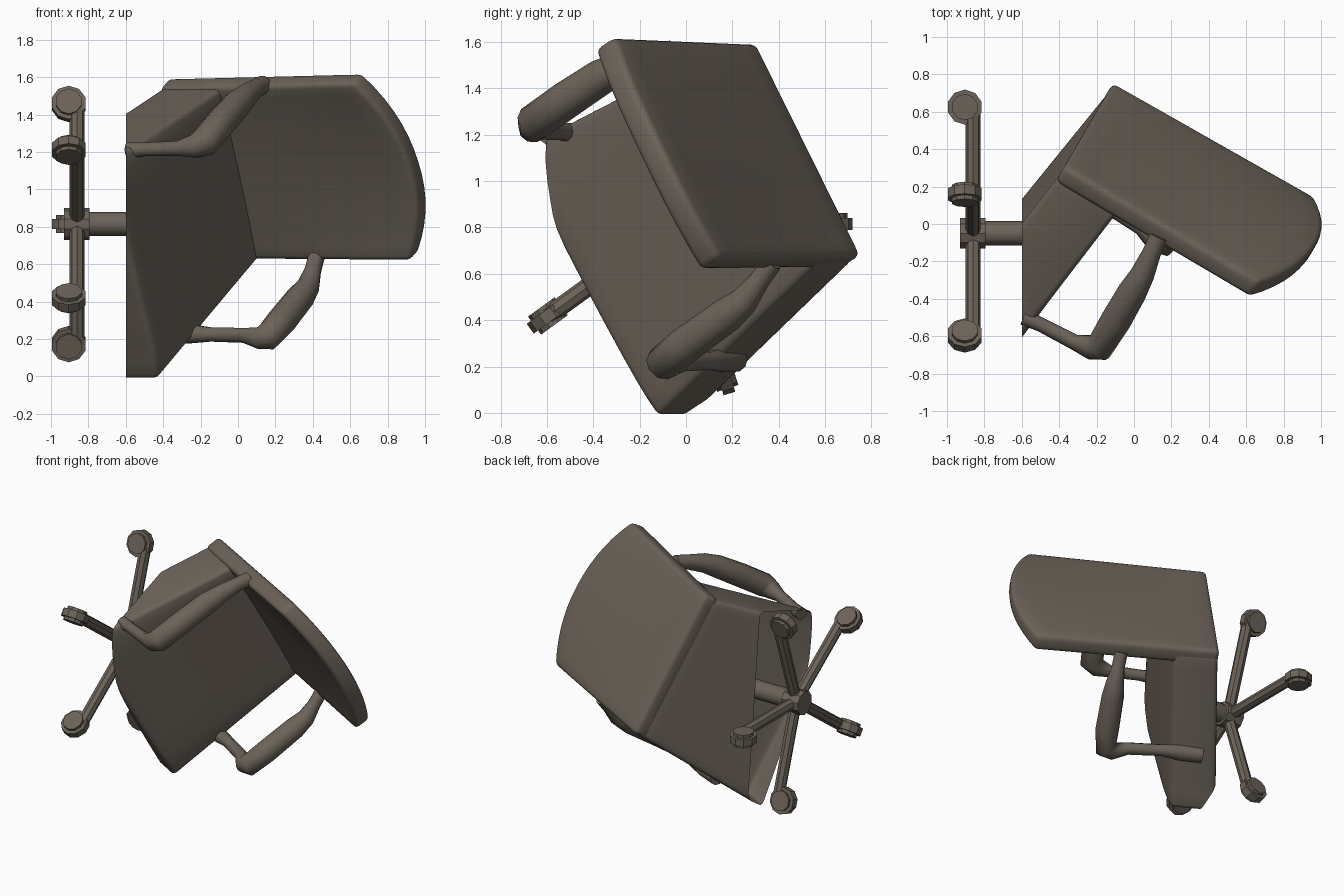
import bpy, bmesh, math
from mathutils import Matrix, Vector

if "Cube" in bpy.data.objects:
    bpy.data.objects.remove(bpy.data.objects["Cube"])

# Tilted frame of the upper chair: x = width, y = seat forward, z = backrest up
side = Vector((-0.25, -0.43, 0.87)).normalized()
up = Vector((0.87, -0.5, 0)).normalized()
fwd = up.cross(side).normalized()
origin = Vector((-0.235, 0.515, 1.12))
FRAME = Matrix.Translation(origin) @ Matrix((side, fwd, up)).transposed().to_4x4()
HUB = Vector((-0.86, -0.05, 0.815))
X = Vector((1, 0, 0))

paint = bpy.data.materials.new("dark_grey_brown")
paint.diffuse_color = (0.15, 0.125, 0.10, 1)
paint.use_nodes = True
paint.node_tree.nodes["Principled BSDF"].inputs["Base Color"].default_value = paint.diffuse_color


def finish(name, bm):
    bmesh.ops.recalc_face_normals(bm, faces=bm.faces)
    me = bpy.data.meshes.new(name)
    bm.to_mesh(me)
    bm.free()
    me.materials.append(paint)
    ob = bpy.data.objects.new(name, me)
    bpy.context.collection.objects.link(ob)
    bpy.ops.object.select_all(action='DESELECT')
    ob.select_set(True)
    bpy.context.view_layer.objects.active = ob
    bpy.ops.object.shade_smooth_by_angle(angle=math.radians(35))


def slab(fn, bevel, nx=14, ny=10):
    """Closed slab of two sheets; fn(t, v, k) gives a point, t -1..1, v 0..1, k 0/1."""
    bm = bmesh.new()
    g = {(i, j, k): bm.verts.new(fn(2 * i / nx - 1, j / ny, k))
         for i in range(nx + 1) for j in range(ny + 1) for k in (0, 1)}
    for i in range(nx):
        for j in range(ny):
            for k in (0, 1):
                bm.faces.new((g[i, j, k], g[i + 1, j, k], g[i + 1, j + 1, k], g[i, j + 1, k]))
    rim = ([(i, 0) for i in range(nx)] + [(nx, j) for j in range(ny)]
           + [(i, ny) for i in range(nx, 0, -1)] + [(0, j) for j in range(ny, 0, -1)])
    for p, q in zip(rim, rim[1:] + rim[:1]):
        bm.faces.new((g[*p, 0], g[*q, 0], g[*q, 1], g[*p, 1]))
    bmesh.ops.recalc_face_normals(bm, faces=bm.faces)
    sharp = [e for e in bm.edges if e.calc_face_angle(0) > math.radians(50)]
    bmesh.ops.bevel(bm, geom=sharp, offset=bevel, segments=3, profile=0.5,
                    affect='EDGES', clamp_overlap=True)
    bmesh.ops.transform(bm, matrix=FRAME, verts=bm.verts)
    return bm


def rod(bm, p, q, radius, sides):
    """Cylinder from p to q."""
    d = q - p
    m = Matrix.Translation((p + q) / 2) @ d.to_track_quat('Z', 'Y').to_matrix().to_4x4()
    bmesh.ops.create_cone(bm, cap_ends=True, segments=sides, radius1=radius,
                          radius2=radius, depth=d.length, matrix=m)


# Backrest: bowed top edge, slightly dished towards the top
def back_point(t, v, k):
    half = 0.54 + 0.03 * v if t > 0 else 0.52 + 0.01 * v
    top = 1.21 - 0.015 * t + 0.15 * (1 - abs(t) ** 2.2)
    return (t * half, -0.02 - 0.05 * v * (1 - t * t) + 0.115 * k,
            -0.015 + (top + 0.015) * v)


finish("backrest", slab(back_point, 0.03))


# Seat: crowned, widens and droops forward, sliced open by an upright plane
def seat_point(t, v, k):
    f = 0.02 + 1.11 * v + 0.015 * (1 - t * t) * v
    thick = 0.335 + 0.035 * t + 0.025 * v * (1 - t ** 8)
    return (t * (0.52 + 0.145 * v), f, -0.005 - 0.13 * f + thick * k)


bm = slab(seat_point, 0.03)
bmesh.ops.bisect_plane(bm, geom=bm.verts[:] + bm.edges[:] + bm.faces[:],
                       plane_co=(-0.6, 0, 0), plane_no=(-1, 0, 0), clear_outer=True)
finish("seat", bm)

# Armrests: thin post, thick pad, thin joint at the backrest (side, forward, up, radius)
arms = {
    "left": [(0.60, 0.87, 0.2, 0.045), (0.60, 0.86, 0.3, 0.038), (0.60, 0.85, 0.5, 0.042),
             (0.60, 0.83, 0.585, 0.065), (0.605, 0.79, 0.63, 0.082), (0.61, 0.6, 0.635, 0.082),
             (0.61, 0.4, 0.635, 0.078), (0.60, 0.28, 0.635, 0.065), (0.57, 0.15, 0.62, 0.05),
             (0.54, 0.06, 0.61, 0.05)],
    "right": [(-0.60, 0.74, 0.0, 0.055), (-0.61, 0.73, 0.15, 0.055), (-0.62, 0.72, 0.28, 0.04),
              (-0.62, 0.73, 0.5, 0.042), (-0.62, 0.76, 0.60, 0.06), (-0.62, 0.74, 0.645, 0.078),
              (-0.61, 0.6, 0.66, 0.08), (-0.60, 0.35, 0.66, 0.076), (-0.59, 0.25, 0.66, 0.062),
              (-0.55, 0.15, 0.65, 0.045), (-0.51, 0.06, 0.64, 0.045)],
}
for label, pts in arms.items():
    cu = bpy.data.curves.new("armrest_" + label, 'CURVE')
    cu.dimensions = '3D'
    cu.bevel_depth = 1.0
    cu.bevel_resolution = 3
    cu.use_fill_caps = True
    cu.materials.append(paint)
    sp = cu.splines.new('POLY')
    sp.points.add(len(pts) - 1)
    for pt, (x, y, z, r) in zip(sp.points, pts):
        pt.co = FRAME @ Vector((x, y, z)).to_4d()
        pt.radius = r
    sp.use_smooth = True
    ob = bpy.data.objects.new("armrest_" + label, cu)
    bpy.context.collection.objects.link(ob)

# Gas column and hub along x
bm = bmesh.new()
rod(bm, HUB, HUB + X * 0.5, 0.065, 12)
finish("column", bm)
bm = bmesh.new()
rod(bm, HUB - X * 0.07, HUB + X * 0.065, 0.085, 10)
finish("hub", bm)

# Five legs with wheels
for i in range(5):
    a = math.radians(72 * i)
    out = Vector((0, math.cos(a), math.sin(a)))
    tangent = Vector((0, -math.sin(a), math.cos(a)))
    tip = HUB + out * 0.675
    bm = bmesh.new()
    rod(bm, HUB, tip, 0.04, 8)
    finish(f"leg_{i + 1}", bm)
    bm = bmesh.new()
    c = tip - X * 0.045
    rod(bm, c - tangent * 0.048, c + tangent * 0.048, 0.094, 10)
    bmesh.ops.bevel(bm, geom=[e for e in bm.edges if any(len(f.verts) > 4 for f in e.link_faces)],
                    offset=0.022, segments=2, affect='EDGES')
    finish(f"wheel_{i + 1}", bm)
